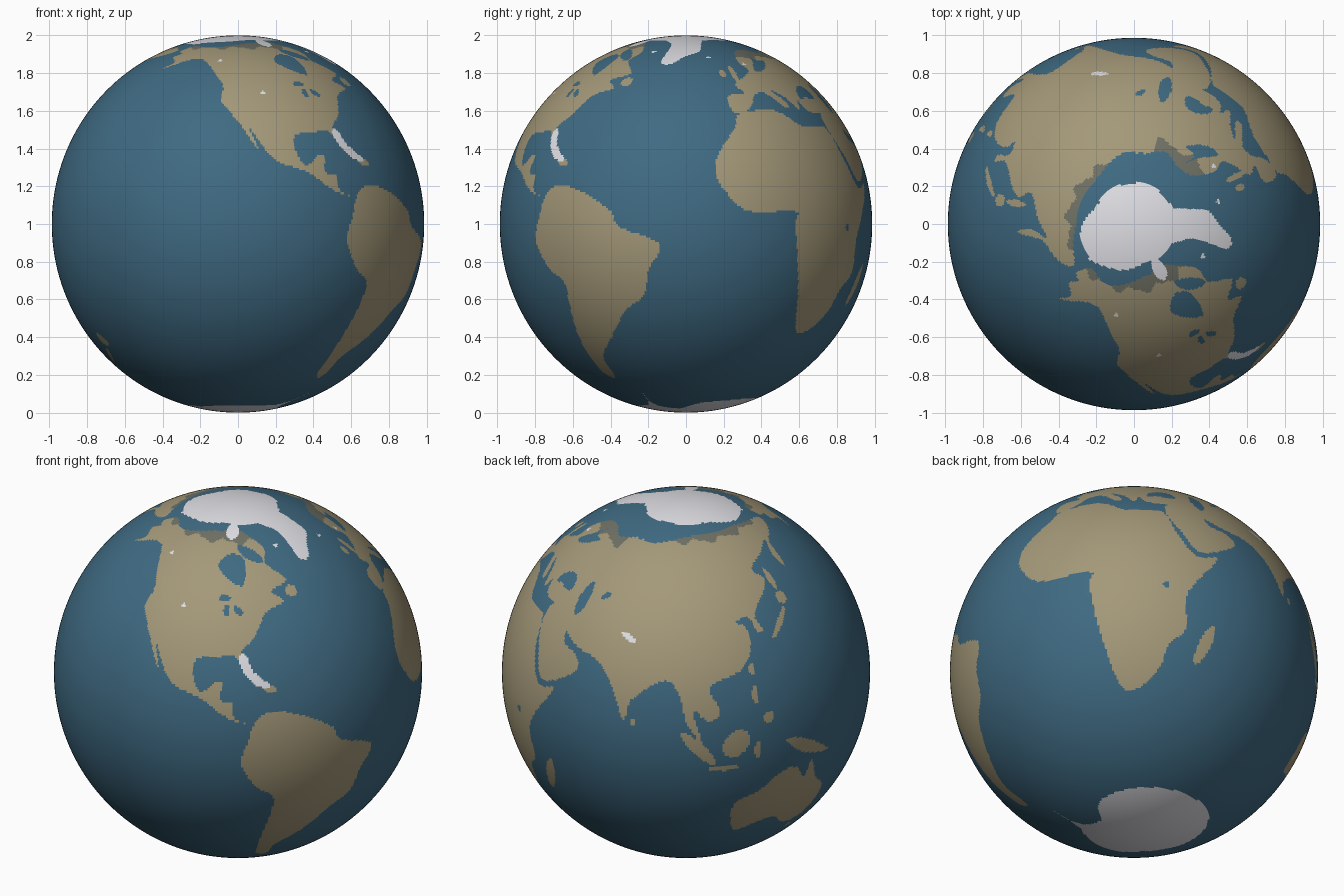
import bpy
import bmesh
import math
from mathutils import Matrix

if "Cube" in bpy.data.objects:
    bpy.data.objects.remove(bpy.data.objects["Cube"], do_unlink=True)

WATER, LAND, TUNDRA, ICE = range(4)
LEVEL, RISING, UPRIGHT, FALLING = (math.pi * quarter / 4 for quarter in range(4))
MERIDIAN = 27          # turn between +x and longitude zero
WIDTH = 0.987          # horizontal radius; the vertical radius is one
regions = []           # painted in order, later regions cover earlier ones


def make_material(name, colour):
    material = bpy.data.materials.new(name)
    material.use_nodes = True
    rgba = (*colour, 1)
    material.diffuse_color = rgba
    material.node_tree.nodes["Principled BSDF"].inputs["Base Color"].default_value = rgba
    return material


def smooth_loop(corners, steps=3):
    """Return a closed rounded curve that passes through all the corners."""
    curve = []
    count = len(corners)
    for index in range(count):
        before, start, end, after = (corners[(index + shift) % count] for shift in range(-1, 3))
        for step in range(steps):
            t = step / steps
            curve.append(tuple(
                b + t * (c - a) / 2
                + t * t * (a - 5 * b / 2 + 2 * c - d / 2)
                + t * t * t * (3 * (b - c) + d - a) / 2
                for a, b, c, d in zip(before, start, end, after)))
    return curve


def add_region(kind, outline):
    """Register a closed outline given as longitude and latitude in degrees."""
    longitudes, latitudes = zip(*outline)
    edges = list(zip(outline, outline[1:] + outline[:1]))
    bounds = (min(longitudes), max(longitudes), min(latitudes), max(latitudes))
    regions.append((kind, bounds, edges))


def coast(kind, *corners):
    add_region(kind, smooth_loop(corners))


def oval(kind, longitude, latitude, length, breadth, tilt=LEVEL):
    """Register a small tilted oval, with half sizes in degrees."""
    squash = math.cos(math.radians(latitude))
    outline = []
    for step in range(12):
        angle = math.tau * step / 12
        along, across = length * math.cos(angle), breadth * math.sin(angle)
        east = along * math.cos(tilt) - across * math.sin(tilt)
        north = along * math.sin(tilt) + across * math.cos(tilt)
        outline.append((longitude + east / squash, latitude + north))
    add_region(kind, outline)


def is_inside(longitude, latitude, edges):
    hit = False
    for (ax, ay), (bx, by) in edges:
        if (ay > latitude) != (by > latitude):
            if longitude < ax + (latitude - ay) * (bx - ax) / (by - ay):
                hit = not hit
    return hit


def tundra_limit(longitude):
    """Latitude where the cold coast begins; it dips lower in the north of Europe."""
    base = 62 if 8 < longitude < 48 else 69
    return base + math.sin(longitude / 4) + math.sin(longitude / 2) / 2


def ice_cap_limit(longitude):
    """Latitude of the northern ice edge, which bulges out on one side."""
    bulge = max(0, math.cos(math.radians(longitude - 185)))
    return 77 - 5 * bulge ** 4 + math.sin(longitude / 9) / 2


def surface_kind(point):
    latitude = math.degrees(math.asin(point.z - 1))
    longitude = math.degrees(math.atan2(point.y, point.x)) - MERIDIAN
    if longitude < -170:
        longitude += 360
    if latitude > ice_cap_limit(longitude):
        return ICE
    result = WATER
    for kind, (west, east, south, north), edges in regions:
        if kind != result and west <= longitude <= east and south <= latitude <= north:
            if is_inside(longitude, latitude, edges):
                result = kind
    if result == LAND and latitude > tundra_limit(longitude):
        result = TUNDRA
    return result


# Africa
coast(LAND, (-6, 36), (10, 37), (20, 31), (33, 31), (37, 21), (43, 11), (51, 12),
      (40, -3), (40, -15), (35, -20), (32, -28), (26, -34), (18, -34), (12, -17),
      (9, -1), (9, 4), (-8, 4), (-17, 14), (-16, 22), (-9, 31))
# Europe
coast(LAND, (-9, 37), (-9, 43), (-1, 44), (-4, 48), (8, 54), (6, 59), (11, 65),
      (18, 67), (28, 67), (40, 65), (60, 66), (60, 37), (36, 36), (28, 37), (25, 41),
      (23, 37), (19, 42), (13, 45), (18, 40), (16, 38), (9, 44), (3, 43), (0, 39), (-5, 36))
# Asia
coast(LAND, (55, 66), (70, 67), (96, 71), (115, 72), (150, 72), (170, 70), (188, 67),
      (178, 63), (163, 60), (157, 51), (156, 57), (163, 62), (150, 59), (136, 55),
      (140, 50), (130, 43), (127, 39), (129, 35), (126, 35), (124, 40), (118, 39),
      (122, 37), (122, 30), (117, 24), (106, 20), (109, 12), (105, 9), (100, 13),
      (103, 2), (98, 9), (96, 17), (91, 22), (80, 15), (78, 8), (73, 18), (66, 25),
      (57, 27), (50, 30), (36, 36), (36, 45))
# Arabia
coast(LAND, (35, 29), (36, 36), (48, 33), (50, 27), (56, 25), (59, 21), (53, 16),
      (44, 13), (39, 21))
# North and Central America
coast(LAND, (-167, 66), (-160, 71), (-141, 69), (-110, 73), (-85, 74), (-75, 73),
      (-62, 66), (-65, 60), (-56, 53), (-66, 50), (-61, 46), (-70, 43), (-76, 35),
      (-81, 31), (-80, 26), (-84, 30), (-90, 29), (-97, 28), (-97, 22), (-94, 18),
      (-90, 21), (-87, 21), (-88, 16), (-84, 15), (-83, 10), (-77, 8), (-85, 10),
      (-94, 16), (-105, 20), (-113, 31), (-110, 23), (-117, 33), (-124, 41), (-124, 48),
      (-136, 59), (-147, 61), (-163, 55), (-158, 59), (-165, 62), (-161, 65))
# South America
coast(LAND, (-77, 8), (-72, 12), (-62, 10), (-51, 4), (-48, -1), (-35, -6), (-39, -14),
      (-41, -22), (-48, -27), (-57, -37), (-66, -45), (-67, -54), (-73, -52), (-73, -38),
      (-70, -19), (-76, -14), (-81, -5), (-79, 2))
# Australia and New Guinea
coast(LAND, (114, -22), (122, -18), (130, -12), (136, -12), (140, -17), (142, -11),
      (146, -19), (153, -26), (150, -37), (140, -38), (132, -32), (124, -33), (116, -35))
coast(LAND, (131, -1), (138, -2), (150, -10), (138, -7))

# Islands of south-east Asia
oval(LAND, 102, 0, 8, 2, FALLING)
oval(LAND, 110, -7, 5, 1, LEVEL)
oval(LAND, 114, 1, 5, 4, RISING)
oval(LAND, 121, -2, 3, 1, UPRIGHT)
oval(LAND, 121, 16, 3, 1, UPRIGHT)
oval(LAND, 125, 8, 2, 2, UPRIGHT)
# Islands of east Asia
oval(LAND, 137, 36, 6, 1, RISING)
oval(LAND, 143, 43, 2, 2, LEVEL)
oval(LAND, 143, 50, 4, 1, UPRIGHT)
oval(LAND, 121, 24, 2, 1, UPRIGHT)
# Islands of the southern oceans
oval(LAND, 81, 8, 1, 1, LEVEL)
oval(LAND, 47, -19, 7, 2, math.radians(70))
oval(LAND, 146, -42, 1, 1, LEVEL)
oval(LAND, 176, -38, 3, 2, FALLING)
oval(LAND, 170, -44, 4, 1, RISING)
# Islands of the Atlantic
oval(LAND, -2, 53, 4, 1, UPRIGHT)
oval(LAND, -8, 53, 2, 1, UPRIGHT)
oval(LAND, -71, 19, 2, 1, LEVEL)
oval(LAND, -56, 49, 2, 2, LEVEL)

# Inland seas and lakes
coast(WATER, (-94, 59), (-88, 64), (-78, 62), (-80, 52))
coast(WATER, (12, 54), (18, 60), (24, 66), (21, 61), (29, 60), (20, 55))
coast(WATER, (28, 42), (31, 46), (38, 47), (41, 42), (33, 42))
oval(WATER, -74, 64, 5, 2, FALLING)
oval(WATER, 50, 42, 6, 2, UPRIGHT)
oval(WATER, 60, 45, 2, 1, RISING)
oval(WATER, 33, -1, 1, 1, LEVEL)
oval(WATER, -88, 48, 2, 1, LEVEL)
oval(WATER, -87, 44, 2, 1, UPRIGHT)
oval(WATER, -82, 44, 2, 1, FALLING)

# Greenland and Antarctica
coast(ICE, (-5, 80), (-12, 72), (-17, 66), (-27, 63), (-36, 58), (-42, 59), (-41, 67),
      (-43, 73), (-60, 80), (-33, 86))
coast(ICE, (-180, -78), (-130, -74), (-70, -73), (-58, -63), (-61, -74), (-35, -78),
      (-10, -71), (50, -67), (110, -66), (150, -69), (171, -73), (200, -78), (200, -99),
      (-180, -99))
# Pale shallows and small patches of snow
coast(ICE, (-82, 29), (-79, 30), (-77, 25), (-71, 20), (-75, 20), (-79, 23))
oval(ICE, -88, 74, 4, 2, UPRIGHT)
oval(ICE, 76, 34, 3, 1, math.radians(-25))
for longitude, latitude in ((-106, 44), (-52, 66), (9, 58), (-12, 62), (-128, 60)):
    oval(ICE, longitude, latitude, 0.8, 0.7)

# Globe: one smooth ball standing on the ground, coloured by region
bm = bmesh.new()
shape = Matrix.Translation((0, 0, 1)) @ Matrix.Diagonal((WIDTH, WIDTH, 1, 1))
bmesh.ops.create_uvsphere(bm, u_segments=520, v_segments=260, radius=1, matrix=shape)
for face in bm.faces:
    face.material_index = surface_kind(face.calc_center_median())
    face.smooth = True
mesh = bpy.data.meshes.new("globe")
bm.to_mesh(mesh)
bm.free()
for name, colour in (("ocean blue", (.05, .145, .225)), ("dry land", (.37, .315, .19)),
                     ("grey tundra", (.16, .165, .13)), ("white ice", (.75, .75, .79))):
    mesh.materials.append(make_material(name, colour))
globe = bpy.data.objects.new("globe", mesh)
bpy.context.collection.objects.link(globe)
